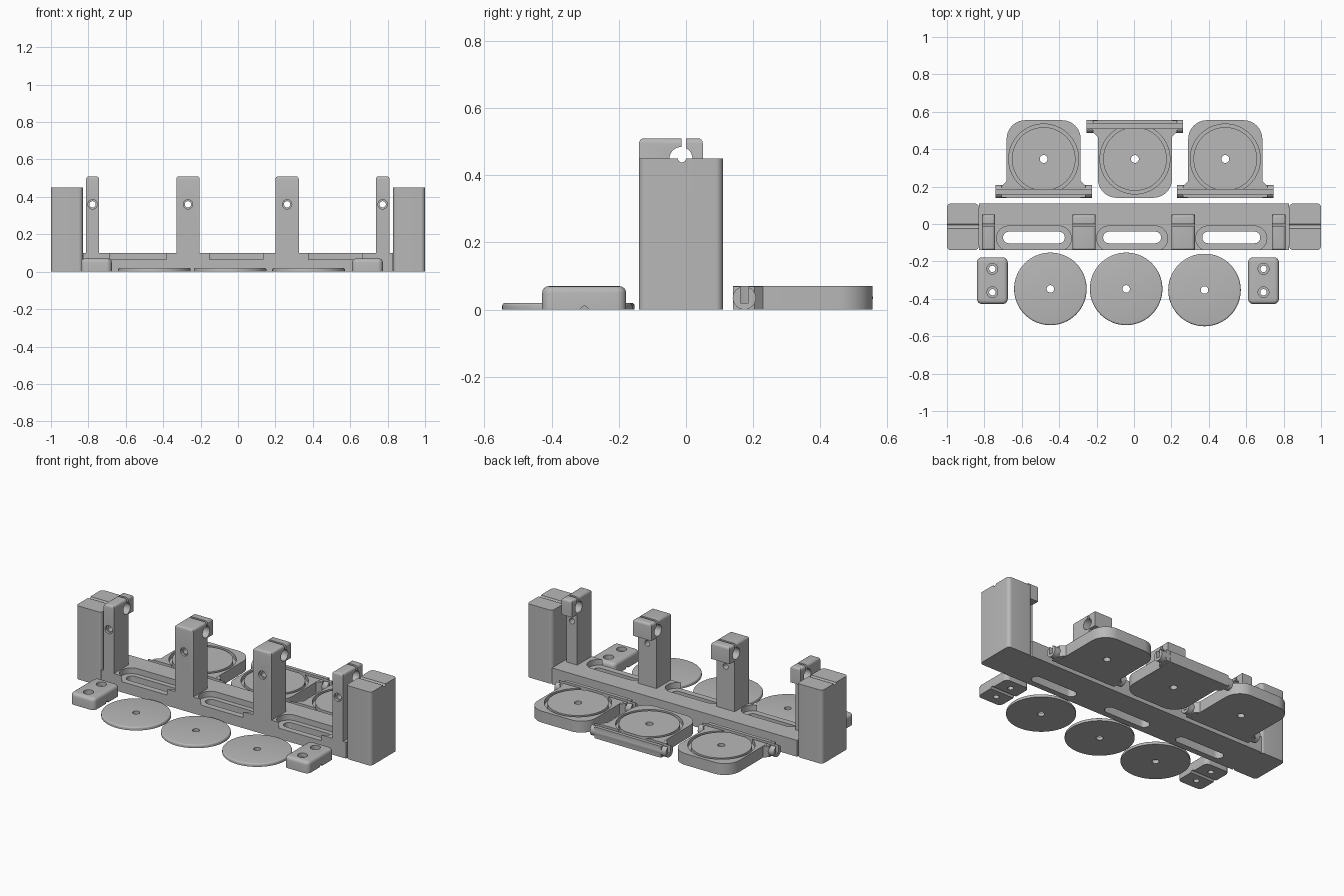
import bpy, bmesh
from math import pi, cos, sin
from mathutils import Matrix, Vector

if "Cube" in bpy.data.objects:
    bpy.data.objects.remove(bpy.data.objects["Cube"])

grey = bpy.data.materials.new("plain grey")
grey.use_nodes = True
COLOUR = (0.48, 0.48, 0.48, 1)
grey.diffuse_color = COLOUR
grey.node_tree.nodes["Principled BSDF"].inputs["Base Color"].default_value = COLOUR


def prism(name, outline, lo, hi, axis="z", bevel=None, width=0.015):
    """Extrude an outline along an axis, optionally rounding chosen edges."""
    place = {"z": lambda a, b, c: (a, b, c),
             "x": lambda a, b, c: (c, a, b),
             "y": lambda a, b, c: (a, c, b)}[axis]
    bm = bmesh.new()
    face = bm.faces.new([bm.verts.new(place(a, b, lo)) for a, b in outline])
    grown = bmesh.ops.extrude_face_region(bm, geom=[face])["geom"]
    shift = Vector(place(0, 0, hi - lo))
    bmesh.ops.translate(bm, vec=shift, verts=[v for v in grown if isinstance(v, bmesh.types.BMVert)])
    if bevel:
        edges = [e for e in bm.edges if bevel(e.verts[0].co) and bevel(e.verts[1].co)]
        bmesh.ops.bevel(bm, geom=edges, offset=width, segments=4, profile=0.5, affect="EDGES")
    bmesh.ops.recalc_face_normals(bm, faces=bm.faces)
    mesh = bpy.data.meshes.new(name)
    bm.to_mesh(mesh)
    bm.free()
    mesh.materials.append(grey)
    obj = bpy.data.objects.new(name, mesh)
    bpy.context.collection.objects.link(obj)
    return obj


def arc(cx, cy, r, start, end, n=10):
    return [(cx + r * cos(start + (end - start) * i / n),
             cy + r * sin(start + (end - start) * i / n)) for i in range(n + 1)]


def circle(cx, cy, r, n=48):
    return arc(cx, cy, r, 0, 2 * pi, n)[:-1]


def rect(x0, x1, y0, y1, low=0, high=0):
    """Rectangle with rounded lower and upper corner pairs."""
    pts = []
    for i, (x, y, r) in enumerate(((x1, y1, high), (x0, y1, high), (x0, y0, low), (x1, y0, low))):
        sx, sy = (1 if x == x1 else -1), (1 if y == y1 else -1)
        pts += arc(x - sx * r, y - sy * r, r, i * pi / 2, (i + 1) * pi / 2) if r else [(x, y)]
    return pts


def stadium(x0, x1, cy, r):
    return arc(x1 - r, cy, r, -pi / 2, pi / 2, 16) + arc(x0 + r, cy, r, pi / 2, 1.5 * pi, 16)


def combine(obj, others, operation="DIFFERENCE"):
    """Apply booleans one after the other and drop the helpers."""
    for other in others:
        mod = obj.modifiers.new("combine", "BOOLEAN")
        mod.operation, mod.solver, mod.object = operation, "EXACT", other
        other.hide_render = True
        dg = bpy.context.evaluated_depsgraph_get()
        mesh = bpy.data.meshes.new_from_object(obj.evaluated_get(dg))
        obj.modifiers.clear()
        obj.data = mesh
        bpy.data.objects.remove(other)
    return obj


FRONT, BACK = -0.14, 0.11

# Base rail with slots sunk from above and open at the front
rail = prism("base_rail", rect(-0.83, 0.83, FRONT, BACK), 0, 0.1)
for x0, x1 in ((-0.735, -0.335), (-0.2, 0.18), (0.33, 0.71)):
    combine(rail, [prism("recess", stadium(x0, x1, -0.077, 0.066), 0.065, 0.2),
                   prism("slot", stadium(x0 + 0.035, x1 - 0.035, -0.072, 0.031), -0.1, 0.2)])

# End blocks with a small groove along the top
for side, x0, x1 in (("left", 0.83, 1.0), ("right", -1.0, -0.83)):
    block = prism(side + "_end_block", rect(x0, x1, FRONT, BACK, 0.022, 0.022), 0, 0.45)
    combine(block, [prism("groove", circle(-0.012, 0.45, 0.012, 16), -1.1, 1.1, "x")])

# Clip posts: side profile, rounded top, rod hole with a slit, screw hole
profile = [(FRONT, 0.1), (0, 0.1), (0, 0.41), (0.05, 0.41), (0.05, 0.51), (FRONT, 0.51)]
posts = {"outer_right": (-0.812, -0.743), "inner_right": (-0.33, -0.205),
         "inner_left": (0.2, 0.325), "outer_left": (0.737, 0.81)}
for name, (x0, x1) in posts.items():
    post = prism(name + "_post", profile, x0, x1, "x", lambda p: p.z > 0.5)
    mid = (x0 + x1) / 2
    combine(post, [prism("rod_hole", circle(-0.015, 0.45, 0.034, 32), -1, 1, "x"),
                   prism("slit", rect(-0.014, 0.0, 0.45, 0.6), -1, 1, "x"),
                   prism("screw_hole", circle(mid, 0.36, 0.017, 24), -0.3, 0.2, "y"),
                   prism("countersink", circle(mid, 0.36, 0.025, 24), -0.3, -0.125, "y")])


# Hinged panels with a ring groove, centre hole and slotted hinge bar
def panel(name, cx, turned):
    body = prism(name, rect(-0.198, 0.198, -0.2075, 0.2075, 0, 0.1), 0, 0.07)
    webs = [[(s * 0.19, -0.145), (s * 0.225, -0.145), (s * 0.19, -0.11)] for s in (-1, 1)]
    parts = [prism("web", web, 0.001, 0.069) for web in webs]
    parts += [prism("bar", rect(-0.225, 0.225, -0.207, -0.143), 0.0005, 0.0695),
              prism("pin", circle(-0.174, 0.035, 0.0345, 32), -0.258, 0.258, "x")]
    combine(body, parts, "UNION")
    ring = combine(prism("ring", circle(0, 0, 0.187, 64), 0.045, 0.1),
                   [prism("core", circle(0, 0, 0.17, 64), 0, 0.2)])
    combine(body, [ring, prism("centre_hole", circle(0, 0, 0.021, 24), -0.1, 0.2),
                   prism("pin_slot", rect(-0.186, -0.162, 0.02, 0.1), -0.5, 0.5, "x")])
    body.data.transform(Matrix.Translation((cx, 0.3475, 0)) @ Matrix.Rotation(pi * turned, 4, "Z"))


panel("right_panel", -0.483, False)
panel("middle_panel", 0.005, True)
panel("left_panel", 0.488, False)

# Round cover discs with a rounded upper rim and centre hole
for name, cx, cy in (("right", -0.447, -0.347), ("middle", -0.042, -0.347), ("left", 0.377, -0.353)):
    disc = prism(name + "_disc", circle(cx, cy, 0.194, 64), 0, 0.02, "z", lambda p: p.z > 0.01, 0.009)
    combine(disc, [prism("centre_hole", circle(cx, cy, 0.02, 24), -0.1, 0.1)])

# Small clamp blocks with two stepped holes and a groove underneath
for side, x0, x1 in (("right", -0.84, -0.675), ("left", 0.61, 0.775)):
    clamp = prism(side + "_clamp", rect(x0, x1, -0.428, -0.178, 0.028, 0.028), 0, 0.07,
                  "z", lambda p: p.z > 0.06, 0.02)
    mid = (x0 + x1) / 2
    for y in (-0.365, -0.24):
        combine(clamp, [prism("screw_hole", circle(mid, y, 0.017, 24), -0.1, 0.2),
                        prism("counterbore", circle(mid, y, 0.029, 24), 0.045, 0.2)])
    combine(clamp, [prism("groove", circle(-0.302, 0, 0.011, 16), -1, 1, "x")])

# Smooth curved walls while keeping crisp edges
for obj in bpy.context.scene.objects:
    if obj.type == "MESH":
        bpy.ops.object.select_all(action="DESELECT")
        obj.select_set(True)
        bpy.context.view_layer.objects.active = obj
        bpy.ops.object.shade_smooth_by_angle(angle=0.5)
